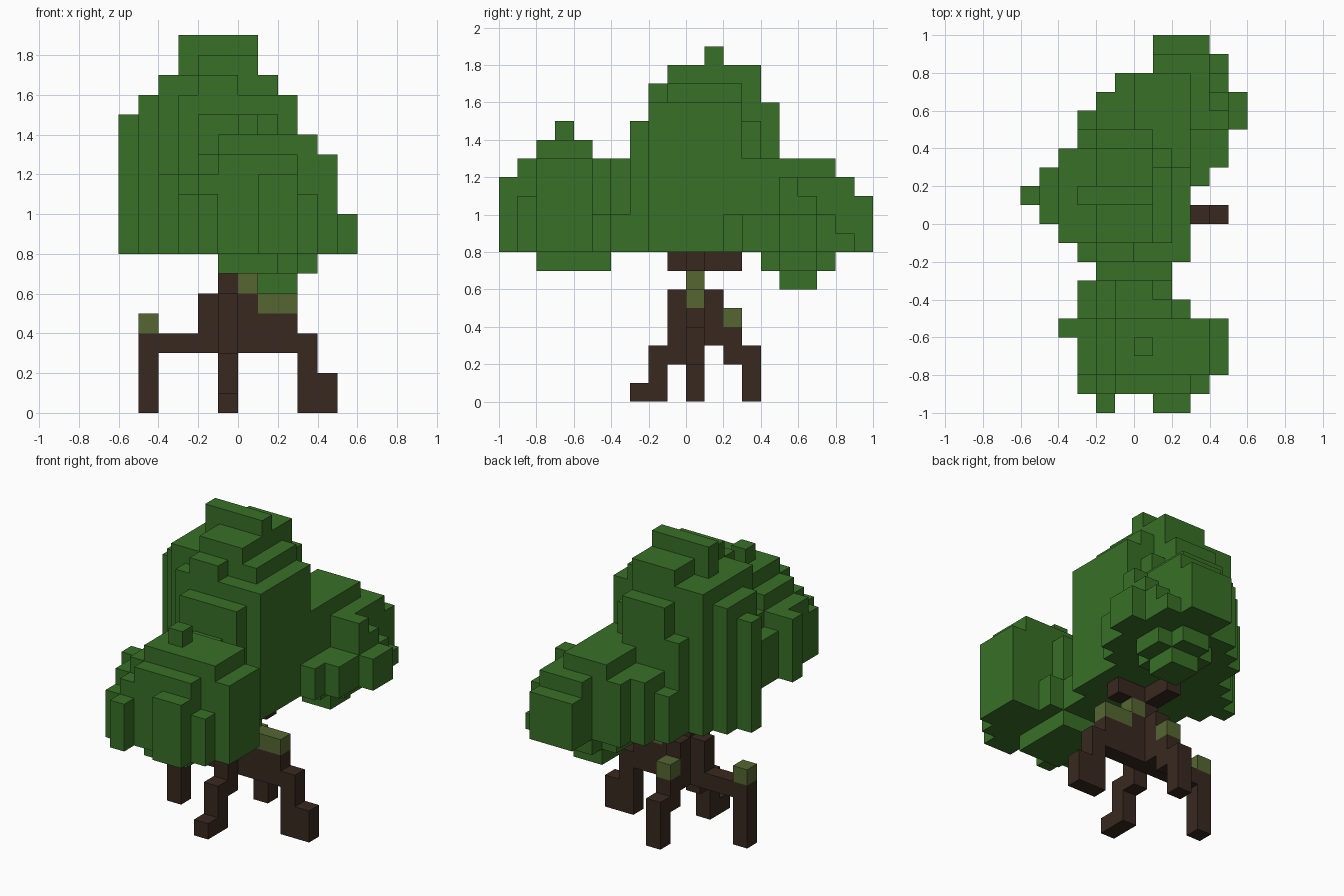
import bpy
import bmesh
from mathutils import Vector

CELL = 0.1  # edge length of one block

default = bpy.data.objects.get("Cube")
if default:
    bpy.data.objects.remove(default, do_unlink=True)


def make_material(name, color):
    mat = bpy.data.materials.new(name)
    mat.use_nodes = True
    mat.diffuse_color = (*color, 1)
    mat.node_tree.nodes["Principled BSDF"].inputs["Base Color"].default_value = (*color, 1)
    return mat


leaf_green = make_material("leaf green", (0.040, 0.160, 0.020))
bark_brown = make_material("bark brown", (0.040, 0.022, 0.014))
moss_green = make_material("moss green", (0.092, 0.134, 0.032))


def block(x, y, z):
    """Set of cells filling the half-open ranges given as (low, high)."""
    return {(i, j, k) for i in range(*x) for j in range(*y) for k in range(*z)}


def dome(first_row, rows, row_tops, first_column, column_tops, softness):
    """Columns of leaves: row spans give the plan, tops give both silhouettes."""
    cells = set()
    peak_row, peak_column = max(row_tops), max(column_tops)
    for j, ((low, high), row_top) in enumerate(zip(rows, row_tops), first_row):
        for i in range(low, high):
            column_top = column_tops[i - first_column]
            # lower the corners where both silhouettes fall away
            drop = round((peak_row - row_top) * (peak_column - column_top) / softness)
            top = min(row_top, column_top) - drop
            cells |= block((i, i + 1), (j, j + 1), (8, top))
    return cells


def build(name, cells, material, solid):
    """Skin the cells with outward faces, leaving out faces shared with solid."""
    bm = bmesh.new()
    corners = {}

    def corner(point):
        key = tuple(round(c) for c in point)
        if key not in corners:
            corners[key] = bm.verts.new(Vector(key) * CELL)
        return corners[key]

    for cell in sorted(cells):
        for axis in range(3):
            for side in (0, 1):
                step = [0, 0, 0]
                step[axis] = 1 if side else -1
                if tuple(c + s for c, s in zip(cell, step)) in solid:
                    continue
                u, v = Vector((0, 0, 0)), Vector((0, 0, 0))
                u[(axis + 1) % 3] = 1
                v[(axis + 2) % 3] = 1
                base = Vector(cell)
                base[axis] += side
                ring = [base, base + u, base + u + v, base + v]
                if not side:
                    ring.reverse()
                bm.faces.new([corner(p) for p in ring])
    # merge the coplanar squares into clean flat faces
    bmesh.ops.dissolve_limit(bm, angle_limit=0.01, verts=bm.verts, edges=bm.edges)
    mesh = bpy.data.meshes.new(name)
    bm.to_mesh(mesh)
    bm.free()
    mesh.materials.append(material)
    obj = bpy.data.objects.new(name, mesh)
    bpy.context.collection.objects.link(obj)
    return obj


# Tall middle crown with a one-block ridge on top
middle = dome(-1, [(-4, 3), (-5, 3), (-6, 3), (-5, 3), (-4, 1), (-3, 1)],
              [18, 18, 18, 18, 18, 16],
              -6, [15, 16, 17, 17, 18, 18, 18, 17, 16], 1)
middle |= block((-3, 1), (1, 2), (8, 19))
# stepped front of the middle crown
middle |= block((-2, 2), (-3, -2), (8, 15)) | block((-3, 3), (-2, -1), (8, 16))
middle |= block((-2, 0), (-2, -1), (8, 17))
# lower shoulder at its back left
middle |= block((1, 2), (3, 4), (8, 15)) | block((1, 3), (3, 5), (8, 13))

# Low front crown with a notch in its front edge and a small underside
front = dome(-10, [(-2, 3), (-3, 3), (-3, 5), (-3, 5), (-4, 5), (-3, 2), (-3, 1)],
             [12, 13, 14, 15, 14, 13, 13],
             -4, [12, 12, 13, 14, 15, 14, 14, 14, 13], 6)
front -= block((-1, 1), (-10, -9), (8, 19))
front |= block((3, 4), (-9, -8), (8, 11)) | block((-1, 2), (-8, -4), (7, 8))
front |= block((2, 3), (-5, -4), (8, 10)) | block((1, 2), (-4, -3), (8, 10))

# Low back crown
back = dome(5, [(-3, 4), (-2, 4), (-1, 4), (1, 4), (1, 4)], [13, 13, 13, 12, 11],
            -3, [11, 12, 12, 13, 13, 13, 12], 4)
# low fringe stepping down its left side
back |= block((3, 4), (2, 5), (8, 10)) | block((5, 6), (5, 7), (8, 10))
for j, top in enumerate([10, 10, 12, 11, 10, 9], 3):
    back |= block((4, 5), (j, j + 1), (8, top))
# stepped underside
back |= block((0, 4), (5, 7), (7, 8)) | block((1, 3), (4, 8), (7, 8))
back |= block((1, 3), (5, 7), (6, 7))

# Trunk core and the cross of branches under the leaves
trunk = block((-1, 0), (0, 1), (3, 8)) | block((-1, 0), (-1, 3), (7, 8))
trunk |= block((0, 2), (0, 1), (7, 8)) | block((0, 1), (0, 1), (3, 6))

# Stepped roots, one to each side
left_root = block((1, 3), (0, 1), (3, 5)) | block((3, 4), (0, 1), (0, 4))
left_root |= block((4, 5), (0, 1), (0, 2))
right_root = block((-2, -1), (0, 1), (3, 6)) | block((-4, -2), (0, 1), (3, 4))
right_root |= block((-5, -4), (0, 1), (0, 4))
front_root = block((-1, 0), (-1, 0), (2, 6)) | block((-1, 0), (-2, -1), (0, 3))
front_root |= block((-1, 0), (-3, -2), (0, 1))
back_root = block((-1, 0), (1, 2), (3, 6)) | block((-1, 0), (2, 3), (2, 4))
back_root |= block((-1, 0), (3, 4), (0, 3))

# Moss caps on the roots
moss = block((0, 1), (0, 1), (6, 7)) | block((1, 3), (0, 1), (5, 6))
moss |= block((-5, -4), (0, 1), (4, 5)) | block((-1, 0), (2, 3), (4, 5))

parts = [
    ("middle_crown", middle, leaf_green),
    ("front_crown", front, leaf_green),
    ("back_crown", back, leaf_green),
    ("trunk", trunk, bark_brown),
    ("left_root", left_root, bark_brown),
    ("right_root", right_root, bark_brown),
    ("front_root", front_root, bark_brown),
    ("back_root", back_root, bark_brown),
    ("moss_caps", moss, moss_green),
]
solid = set().union(*(cells for _, cells, _ in parts))
for name, cells, material in parts:
    build(name, cells, material, solid)
